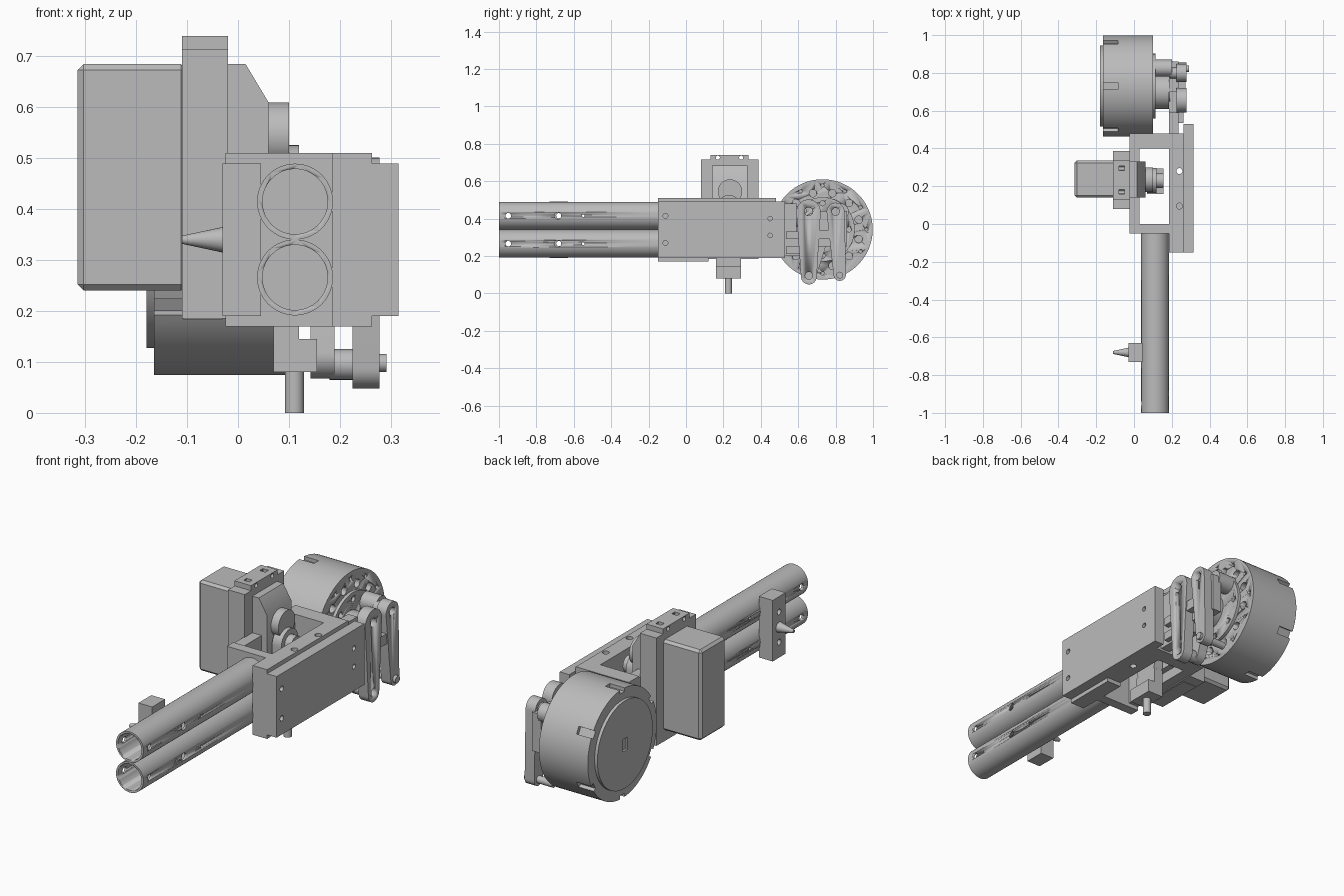
import bpy, bmesh
from math import pi, sin, cos, atan2, hypot, acos
from mathutils import Matrix, Vector

if "Cube" in bpy.data.objects:
    bpy.data.objects.remove(bpy.data.objects["Cube"], do_unlink=True)

grey = bpy.data.materials.new("plain grey")
grey.use_nodes = True
COLOUR = (0.5, 0.5, 0.5, 1)
grey.diffuse_color = COLOUR
grey.node_tree.nodes["Principled BSDF"].inputs["Base Color"].default_value = COLOUR


def finish(name, bm, smooth=False):
    bmesh.ops.recalc_face_normals(bm, faces=bm.faces[:])
    mesh = bpy.data.meshes.new(name)
    bm.to_mesh(mesh)
    bm.free()
    mesh.materials.append(grey)
    obj = bpy.data.objects.new(name, mesh)
    bpy.context.collection.objects.link(obj)
    if smooth:
        bpy.ops.object.select_all(action='DESELECT')
        obj.select_set(True)
        bpy.context.view_layer.objects.active = obj
        bpy.ops.object.shade_smooth_by_angle(angle=0.6)
    return obj


def box(name, xs, ys, zs):
    """Box from its low and high bound on each axis."""
    bm = bmesh.new()
    bmesh.ops.create_cube(bm, size=1)
    spans = (xs, ys, zs)
    for v in bm.verts:
        v.co = Vector([(s[0] + s[1]) / 2 + c * (s[1] - s[0]) for s, c in zip(spans, v.co)])
    return finish(name, bm)


def rod(name, axis, start, end, centre, r, r_end=None, sides=48):
    """Cylinder or cone along x, y or z; centre holds the other two coordinates."""
    bm = bmesh.new()
    bmesh.ops.create_cone(bm, cap_ends=True, segments=sides, radius1=r,
                          radius2=r if r_end is None else r_end, depth=end - start)
    turn = {'x': Matrix.Rotation(pi / 2, 4, 'Y'), 'y': Matrix.Rotation(-pi / 2, 4, 'X'),
            'z': Matrix.Identity(4)}[axis]
    at = list(centre)
    at.insert('xyz'.index(axis), (start + end) / 2)
    bm.transform(Matrix.Translation(at) @ turn)
    return finish(name, bm, True)


def prism(name, points, low, high, axis='x'):
    """Extrude an outline: (y, z) along x, or (x, z) along y."""
    bm = bmesh.new()
    place = (lambda a, b: (low, a, b)) if axis == 'x' else (lambda a, b: (a, low, b))
    face = bm.faces.new([bm.verts.new(place(a, b)) for a, b in points])
    side = bmesh.ops.extrude_face_region(bm, geom=[face])
    step = (high - low, 0, 0) if axis == 'x' else (0, high - low, 0)
    bmesh.ops.translate(bm, vec=step,
                        verts=[g for g in side["geom"] if isinstance(g, bmesh.types.BMVert)])
    return finish(name, bm, True)


def link(name, top, r_top, low, r_low, x0, x1):
    """Round-ended bar with tangent sides."""
    dy, dz = low[0] - top[0], low[1] - top[1]
    base = atan2(dz, dy)
    half = acos((r_top - r_low) / hypot(dy, dz))
    pts = []
    for (cy, cz), r, a0, a1 in ((top, r_top, base + half, base + 2 * pi - half),
                                (low, r_low, base - half, base + half)):
        for i in range(17):
            a = a0 + (a1 - a0) * i / 16
            pts.append((cy + r * cos(a), cz + r * sin(a)))
    return prism(name, pts, x0, x1)


def cut(obj, cutters):
    """Subtract the cutters and remove them."""
    for c in cutters:
        c.hide_render = True
        m = obj.modifiers.new("cut", 'BOOLEAN')
        m.operation, m.solver, m.object = 'DIFFERENCE', 'EXACT', c
    bpy.context.view_layer.update()
    result = bpy.data.meshes.new_from_object(
        obj.evaluated_get(bpy.context.evaluated_depsgraph_get()))
    obj.modifiers.clear()
    obj.data = result
    for c in cutters:
        bpy.data.objects.remove(c, do_unlink=True)


def hole(centre, r, low=-0.5, high=0.5, axis='x'):
    return rod("hole_cutter", axis, low, high, centre, r, sides=20)


# Twin tubes, one above the other, with cross-drilled holes
TUBE_X, LEVELS = 0.112, (0.266, 0.415)
for name, z in zip(("lower_tube", "upper_tube"), LEVELS):
    tube = rod(name, 'y', -1, -0.02, (TUBE_X, z), 0.0745, sides=64)
    cut(tube, [rod("bore", 'y', -1.1, -0.06, (TUBE_X, z), 0.064, sides=64)]
        + [hole((y, z), r) for y, r in ((-0.95, 0.015), (-0.685, 0.018), (-0.55, 0.007))])

# Pointed stud on its block
block = box("stud_block", (-0.03, 0.045), (-0.73, -0.63), (0.19, 0.49))
cut(block, [hole((-0.68, z), 0.014) for z in LEVELS])
rod("stud", 'x', -0.11, -0.03, (-0.68, 0.34), 0.008, 0.025, 24)

# Side plate in two layers
outer = box("outer_side_plate", (0.263, 0.315), (-0.15, 0.53), (0.19, 0.49))
inner = box("inner_side_plate", (0.185, 0.263), (-0.15, 0.48), (0.19, 0.51))
bolts = ((-0.11, 0.415, 0.013), (-0.11, 0.27, 0.013), (0.45, 0.4, 0.012), (0.45, 0.31, 0.012))
cut(outer, [hole((y, z), r) for y, z, r in bolts])
cut(inner, [hole((0.24, y), 0.016, 0, 0.8, 'z') for y in (0.095, 0.28)])
box("plate_foot", (0.185, 0.263), (-0.15, 0.12), (0.17, 0.195))

# Frame joining the plate to the servo
box("front_crossbar", (-0.025, 0.19), (-0.05, 0), (0.17, 0.51))
box("rear_crossbar", (-0.025, 0.25), (0.4, 0.48), (0.19, 0.51))
box("frame_wall", (-0.025, 0.03), (-0.03, 0.45), (0.19, 0.505))

# Servo: bevelled body, mounting flange, tapered gear case
body = box("servo_body", (-0.315, -0.1), (0.14, 0.335), (0.24, 0.685))
bevel = body.modifiers.new("bevel", 'BEVEL')
bevel.width, bevel.segments = 0.012, 1
flange = box("servo_flange", (-0.11, -0.02), (0.08, 0.387), (0.185, 0.715))
box("servo_base", (-0.108, -0.03), (0.14, 0.33), (0.183, 0.21))
ear = box("servo_ear", (-0.11, -0.02), (0.13, 0.335), (0.7, 0.74))
cut(ear, [hole((y, 0.726), 0.011) for y in (0.17, 0.295)]
    + [box("slot", (-0.08, -0.05), (y - 0.012, y + 0.012), (0.72, 0.8)) for y in (0.17, 0.295)])
prism("gear_case", [(-0.03, 0.24), (-0.03, 0.685), (0.015, 0.685), (0.06, 0.61), (0.06, 0.24)],
      0.14, 0.33, 'y')
rod("servo_horn", 'x', 0.05, 0.1, (0.235, 0.545), 0.065, sides=32)
link("servo_arm", (0.23, 0.46), 0.066, (0.23, 0.25), 0.064, 0.07, 0.12)
rod("horn_screw", 'x', 0.11, 0.155, (0.23, 0.46), 0.04, sides=24)

# Catch hanging below the servo arm
prism("catch_bracket", [(0.07, 0.08), (0.07, 0.22), (0.12, 0.22), (0.12, 0.145),
                        (0.155, 0.145), (0.155, 0.08)], 0.16, 0.293, 'y')
rod("catch_pin", 'z', 0, 0.1, (0.111, 0.227), 0.019, sides=20)

# Wheel motor with slotted rim, recessed face and end cap
CY, CZ = 0.73, 0.342
wheel = rod("wheel_drum", 'x', -0.165, 0.1, (CY, CZ), 0.268, sides=96)
slots = []
for i in range(6):
    s = box("slot", (-0.2, -0.085), (-0.018, 0.018), (0.25, 0.3))
    s.matrix_world = Matrix.Translation((0, CY, CZ)) @ Matrix.Rotation(i * pi / 3, 4, 'X')
    slots.append(s)
face_holes = []
for i in range(12):
    a = i * pi / 6
    face_holes.append(hole((CY + 0.235 * cos(a), CZ + 0.235 * sin(a)), 0.009, 0.07, 0.2))
    face_holes.append(hole((CY + 0.2 * cos(a + 0.26), CZ + 0.2 * sin(a + 0.26)), 0.02, 0.07, 0.2))
cut(wheel, slots + face_holes)
cap = rod("wheel_cap", 'x', -0.18, -0.16, (CY, CZ), 0.215, sides=64)
cut(cap, [box("socket", (-0.3, -0.17), (CY - 0.02, CY + 0.02), (CZ - 0.03, CZ + 0.03))])
ring = rod("wheel_face_ring", 'x', 0.09, 0.115, (CY, CZ), 0.172, sides=64)
cut(ring, [hole((CY + 0.14 * cos(i * pi / 4), CZ + 0.14 * sin(i * pi / 4)), 0.014, 0.1, 0.2)
           for i in range(8)])
rod("wheel_hub", 'x', 0.11, 0.185, (0.7, CZ), 0.092, sides=48)

# Stepped carrier behind the linkage
prism("linkage_carrier", [(0.47, 0.2), (0.47, 0.48), (0.59, 0.48), (0.59, 0.33), (0.7, 0.33),
                          (0.7, 0.44), (0.86, 0.44), (0.86, 0.25), (0.7, 0.25), (0.7, 0.2)],
      0.185, 0.235)
for z in (0.21, 0.29):
    box("carrier_tooth", (0.235, 0.262), (0.535, 0.62), (z, z + 0.04))

# Paired links with eyes and pivot bolts
long_link = link("front_link", (0.655, 0.437), 0.065, (0.657, 0.09), 0.042, 0.225, 0.278)
thin_link = link("rear_link", (0.8, 0.437), 0.048, (0.822, 0.1), 0.033, 0.225, 0.278)
cut(long_link, [hole((0.655, 0.437), 0.022), hole((0.657, 0.095), 0.02)])
cut(thin_link, [hole((0.8, 0.437), 0.02)])
link("inner_link", (0.7, 0.3), 0.06, (0.657, 0.112), 0.044, 0.142, 0.19)
box("link_bridge", (0.23, 0.272), (0.66, 0.81), (0.29, 0.34))
rod("low_bolt", 'x', 0.14, 0.292, (0.822, 0.098), 0.018, sides=20)
rod("low_pivot", 'x', 0.18, 0.235, (0.657, 0.095), 0.03, sides=24)
rod("upper_boss", 'x', 0.1, 0.2, (0.825, 0.437), 0.045, sides=32)
rod("upper_bolt", 'x', 0.19, 0.23, (0.8, 0.437), 0.03, sides=24)
